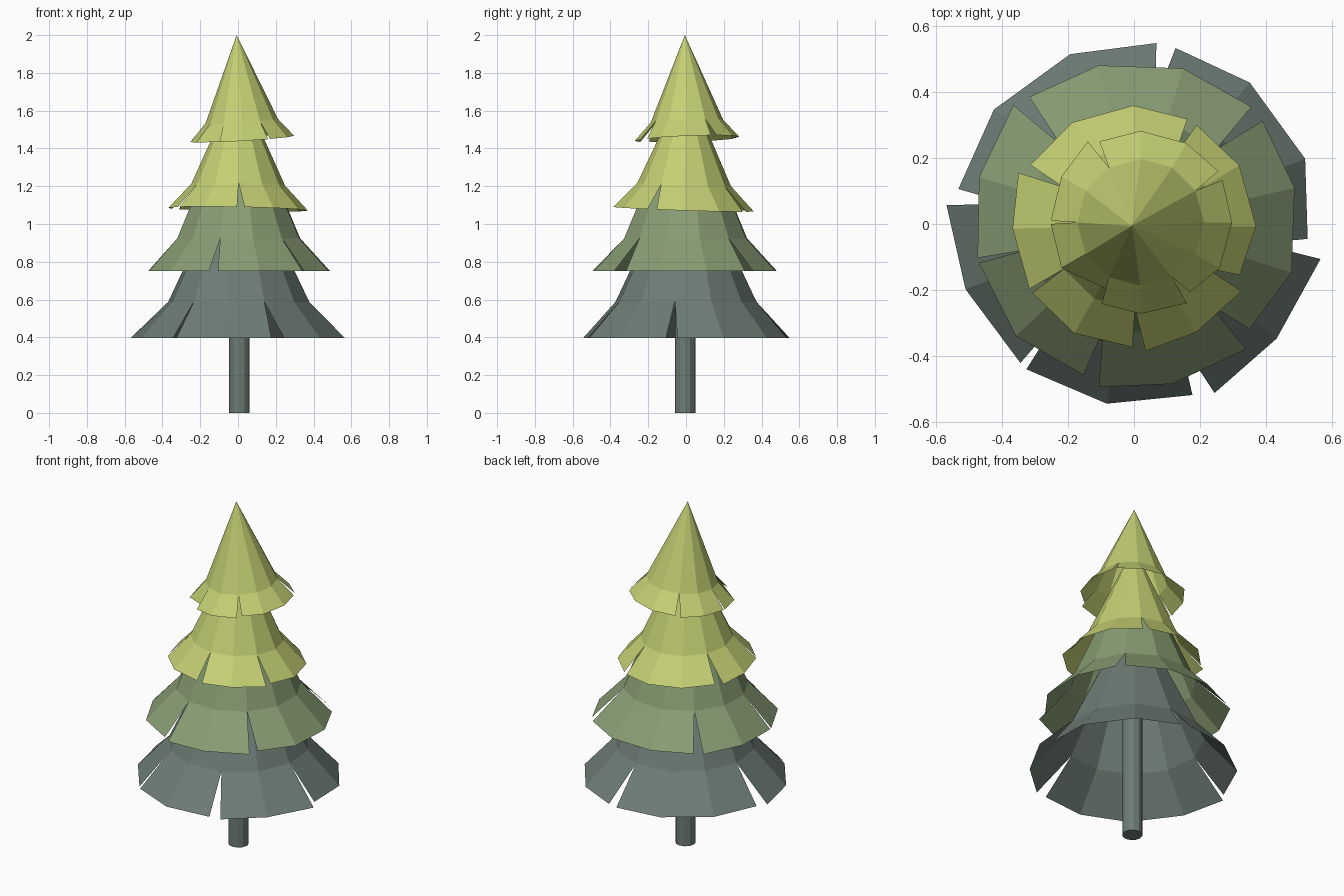
import bpy, bmesh, math
from mathutils import Vector

if "Cube" in bpy.data.objects:
    bpy.data.objects.remove(bpy.data.objects["Cube"])

SIDES = 12
# ring corners where the skirt is slit (branches of 3, 3, 2, 2, 2 panels)
SLITS = [0, 3, 6, 8, 10]


def material(name, rgb):
    m = bpy.data.materials.new(name)
    lin = [(c / 255 / 12.92) if c < 11 else ((c / 255 + 0.055) / 1.055) ** 2.4 for c in rgb]
    m.diffuse_color = (*lin, 1)
    m.use_nodes = True
    m.node_tree.nodes["Principled BSDF"].inputs["Base Color"].default_value = m.diffuse_color
    return m


grey_green = material("grey_green", (110, 125, 118))
leaf_green = material("leaf_green", (136, 157, 116))
yellow_green = material("yellow_green", (196, 207, 115))


def finish(bm, name, mat):
    me = bpy.data.meshes.new(name)
    bm.to_mesh(me)
    bm.free()
    me.materials.append(mat)
    bpy.context.collection.objects.link(bpy.data.objects.new(name, me))


def tier(name, mat, centre, phase, rim_r, rim_z, ring_r, ring_z, apex, slits, tilt=(0, 0)):
    """Cone on top of a flared skirt; slits = (x, y end of one branch, x, y start of next)."""
    bm = bmesh.new()
    cx, cy = centre

    def vert(x, y, z):
        return bm.verts.new((x, y, z + tilt[0] * x + tilt[1] * y))

    def corner(j, r, z):
        a = math.radians(phase + j * 360 / SIDES)
        return vert(cx + r * math.cos(a), cy + r * math.sin(a), z)

    tip = bm.verts.new(apex)
    ring = [corner(j, ring_r, ring_z) for j in range(SIDES)]
    ends, starts = {}, {}
    for j in range(SIDES):
        if j in SLITS:
            x0, y0, x1, y1 = slits[SLITS.index(j)]
            ends[j], starts[j] = vert(x0, y0, rim_z), vert(x1, y1, rim_z)
        else:
            ends[j] = starts[j] = corner(j, rim_r, rim_z)
    for j in range(SIDES):
        k = (j + 1) % SIDES
        bm.faces.new((ring[j], ring[k], tip))
        bm.faces.new((starts[j], ends[k], ring[k], ring[j]))
    finish(bm, name, mat)


# trunk
bm = bmesh.new()
bmesh.ops.create_cone(bm, cap_ends=True, segments=12, radius1=0.054, radius2=0.054, depth=0.8)
bmesh.ops.translate(bm, verts=bm.verts, vec=Vector((0.007, -0.005, 0.4)))
finish(bm, "trunk", grey_green)

# four tiers of foliage, bottom to top
tier("bottom_foliage", grey_green, (0.004, 0), -9, 0.551, 0.397, 0.378, 0.588, (0, 0, 1.38),
     [(0.565, -0.106, 0.526, -0.045), (0.126, 0.533, 0.068, 0.548),
      (-0.532, 0.106, -0.568, 0.058), (-0.344, -0.421, -0.326, -0.44),
      (0.177, -0.518, 0.244, -0.512)])

tier("lower_foliage", leaf_green, (0.004, -0.002), -47, 0.495, 0.752, 0.334, 0.924, (0, 0, 1.71),
     [(0.34, -0.379, 0.35, -0.318), (0.39, 0.312, 0.356, 0.355),
      (-0.317, 0.385, -0.365, 0.36), (-0.474, -0.103, -0.47, -0.118),
      (-0.153, -0.458, -0.107, -0.494)])

tier("upper_foliage", yellow_green, (0.001, -0.01), -29.5, 0.369, 1.078, 0.248, 1.208, (0, 0, 1.76),
     [(0.326, -0.203, 0.32, -0.155), (0.19, 0.30, 0.162, 0.318),
      (-0.314, 0.179, -0.35, 0.155), (-0.317, -0.197, -0.308, -0.209),
      (-0.005, -0.373, 0.035, -0.385)], tilt=(-0.02, -0.033))

tier("top_foliage", yellow_green, (0.02, 0.005), -60, 0.277, 1.449, 0.192, 1.543, (-0.007, -0.006, 2.0),
     [(0.16, -0.24, 0.17, -0.206), (0.268, 0.133, 0.256, 0.16),
      (-0.105, 0.25, -0.14, 0.25), (-0.252, 0.01, -0.252, 0.0),
      (-0.083, -0.197, -0.098, -0.242)], tilt=(0.06, 0.04))
